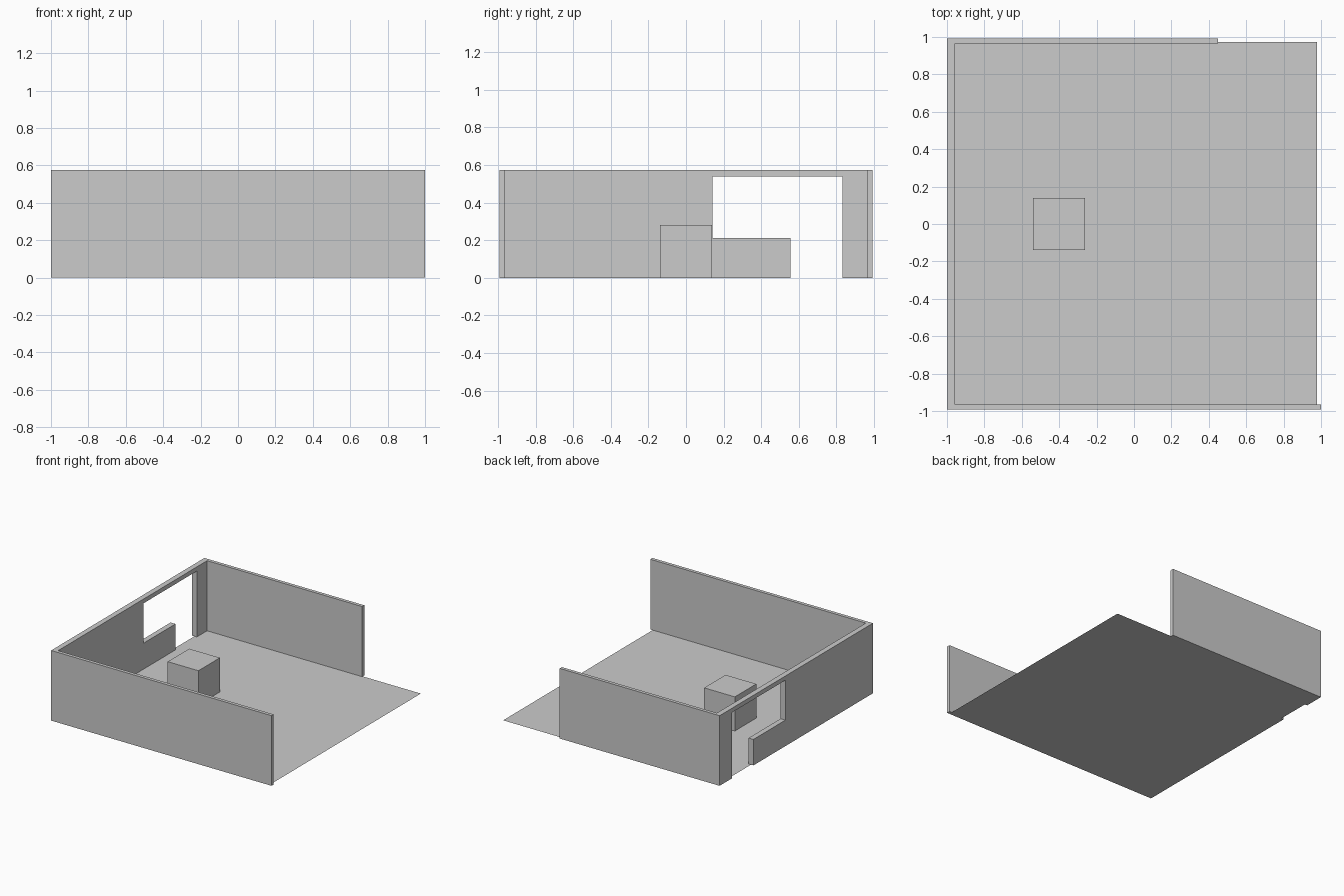
import bpy
import bmesh
from mathutils import Vector

if "Cube" in bpy.data.objects:
    bpy.data.objects.remove(bpy.data.objects["Cube"])


def prism(name, points, direction):
    """Extrude a closed outline along a direction into a solid (or keep it flat)."""
    bm = bmesh.new()
    face = bm.faces.new([bm.verts.new(p) for p in points])
    if direction:
        result = bmesh.ops.extrude_face_region(bm, geom=[face], use_keep_orig=True)
        moved = [g for g in result["geom"] if isinstance(g, bmesh.types.BMVert)]
        bmesh.ops.translate(bm, verts=moved, vec=Vector(direction))
        bmesh.ops.recalc_face_normals(bm, faces=bm.faces)
    mesh = bpy.data.meshes.new(name)
    bm.to_mesh(mesh)
    bm.free()
    obj = bpy.data.objects.new(name, mesh)
    bpy.context.collection.objects.link(obj)
    return obj


def rectangle(x0, x1, y0, y1, z=0.0):
    return [(x0, y0, z), (x1, y0, z), (x1, y1, z), (x0, y1, z)]


# Room dimensions
WALL_H = 0.575
OUT_Y, IN_Y = 0.993, 0.965
OUT_X, IN_X = -1.0, -0.956

# Floor: a thin sheet
prism("floor", rectangle(-0.978, 0.978, -0.972, 0.972), None)

# Walls: U-shaped plan with a long front wall and a shorter back wall
plan = [(OUT_X, -OUT_Y), (1.0, -OUT_Y), (1.0, -IN_Y), (IN_X, -IN_Y),
        (IN_X, IN_Y), (0.45, IN_Y), (0.45, OUT_Y), (OUT_X, OUT_Y)]
walls = prism("walls", [(x, y, 0) for x, y in plan], (0, 0, WALL_H))

# Joined window and doorway opening in the left wall
opening = [(0.14, 0.54), (0.14, 0.213), (0.555, 0.213),
           (0.555, -0.1), (0.832, -0.1), (0.832, 0.54)]
cutter = prism("opening_cutter", [(-1.1, y, z) for y, z in opening], (0.25, 0, 0))
cutter.hide_render = True
cutter.hide_set(True)
cut = walls.modifiers.new("opening", "BOOLEAN")
cut.operation = "DIFFERENCE"
cut.solver = "EXACT"
cut.object = cutter

# Block standing on the floor
prism("block", rectangle(-0.54, -0.262, -0.139, 0.139), (0, 0, 0.28))
